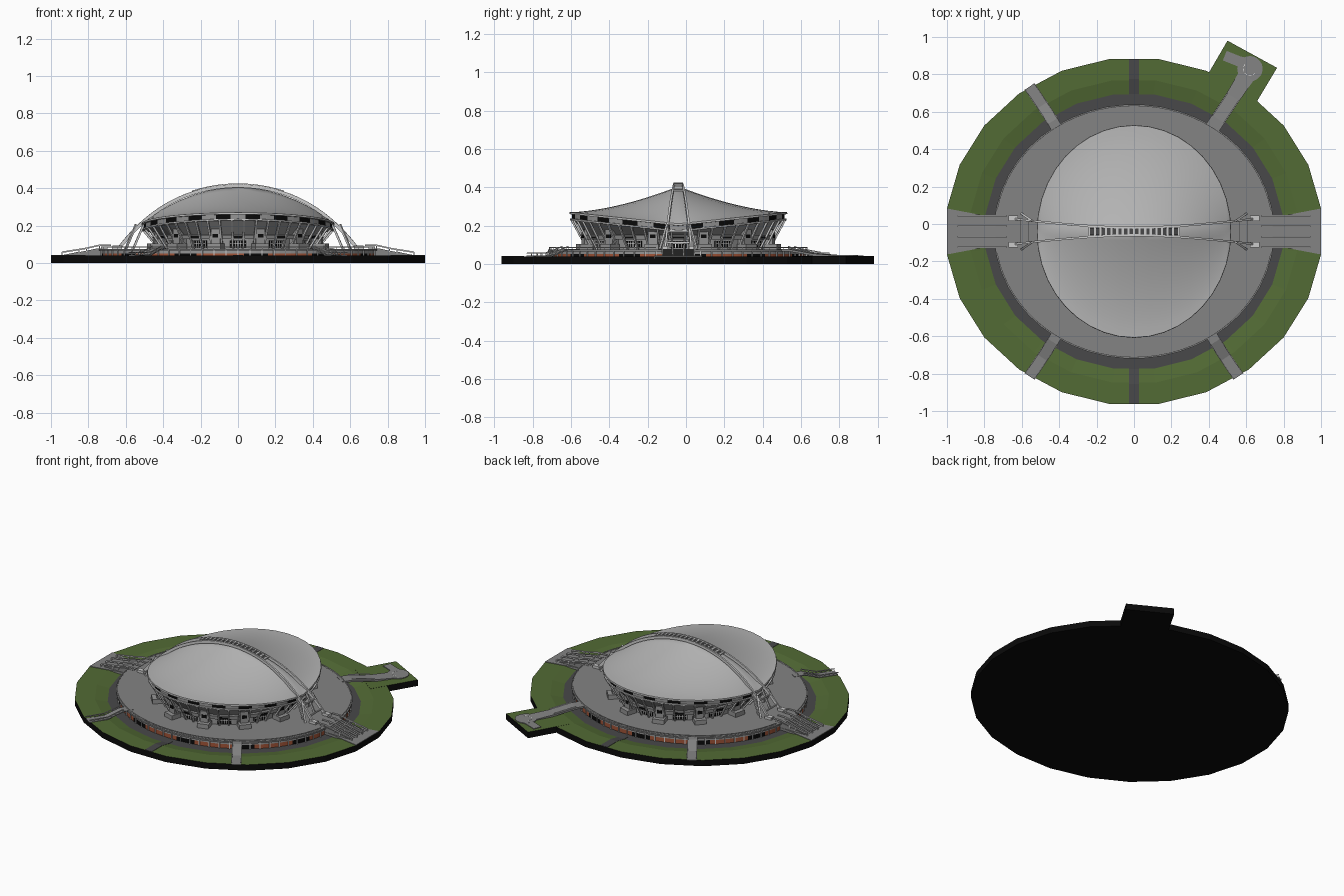
import bpy, bmesh, math
from mathutils import Vector, Matrix

if "Cube" in bpy.data.objects:
    bpy.data.objects.remove(bpy.data.objects["Cube"])

CY = -0.04                      # centre of the oval in y
rad = math.radians


def material(name, r, g, b):
    m = bpy.data.materials.new(name)
    m.diffuse_color = (r, g, b, 1)
    m.use_nodes = True
    m.node_tree.nodes["Principled BSDF"].inputs["Base Color"].default_value = m.diffuse_color
    return m


BLACK = material("black", .003, .003, .003)
GREEN = material("grass green", .085, .145, .035)
ASPHALT = material("asphalt grey", .065, .065, .067)
PAVING = material("paving grey", .23, .23, .23)
ROOF = material("roof grey", .46, .46, .46)
PALE = material("pale concrete", .6, .6, .6)
WALL = material("wall grey", .3, .3, .3)
ORANGE = material("brick orange", .36, .09, .04)
WHITE = material("white", .8, .8, .8)


def finish(name, bm, *mats, smooth=None):
    bmesh.ops.remove_doubles(bm, verts=bm.verts, dist=1e-5)
    bmesh.ops.recalc_face_normals(bm, faces=bm.faces)
    me = bpy.data.meshes.new(name)
    bm.to_mesh(me)
    bm.free()
    for m in mats:
        me.materials.append(m)
    ob = bpy.data.objects.new(name, me)
    bpy.context.collection.objects.link(ob)
    if smooth:
        bpy.context.view_layer.objects.active = ob
        ob.select_set(True)
        bpy.ops.object.shade_smooth_by_angle(angle=rad(smooth))
        ob.select_set(False)
    return ob


def oval(a, rx, ry, z=0.0):
    return Vector((rx * math.cos(a), CY + ry * math.sin(a), z))


def heading(a, rx, ry):         # outward direction of the oval at parameter a
    return math.atan2(math.sin(a) / ry, math.cos(a) / rx)


def loft(name, rings, mats, n=24, phase=7.5, cap=(False, False), rule=None, smooth=None):
    """Skin a stack of ovals (rx, ry, z or z(angle))."""
    bm = bmesh.new()
    rows = []
    for rx, ry, z in rings:
        angs = [rad(phase) + math.tau * i / n for i in range(n)]
        rows.append([bm.verts.new(oval(a, rx, ry, z(a) if callable(z) else z)) for a in angs])
    for r, (lo, hi) in enumerate(zip(rows, rows[1:])):
        for i in range(n):
            j = (i + 1) % n
            f = bm.faces.new((lo[i], lo[j], hi[j], hi[i]))
            f.material_index = rule(r, i) if rule else 0
    if cap[0]:
        bm.faces.new(rows[0][::-1])
    if cap[1]:
        bm.faces.new(rows[-1])
    return finish(name, bm, *mats, smooth=smooth)


def box(bm, c, size, turn=0.0):
    m = Matrix.Translation(c) @ Matrix.Rotation(turn, 4, 'Z') @ Matrix.Diagonal((*size, 1))
    bmesh.ops.create_cube(bm, size=1, matrix=m)


def beam(bm, a, b, w, h=None):
    a, b = Vector(a), Vector(b)
    q = (b - a).to_track_quat('Z', 'Y').to_matrix().to_4x4()
    m = Matrix.Translation((a + b) / 2) @ q @ Matrix.Diagonal((w, h or w, (b - a).length, 1))
    bmesh.ops.create_cube(bm, size=1, matrix=m)


def ribbon(bm, pts, widths, thick=.006):
    """Flat path slab through centre points, with a width at each."""
    pts = [Vector(p) for p in pts]
    rows = []
    for i, p in enumerate(pts):
        d = pts[min(i + 1, len(pts) - 1)] - pts[max(i - 1, 0)]
        s = Vector((-d.y, d.x, 0)).normalized() * widths[i] / 2
        dn = Vector((0, 0, thick))
        rows.append([bm.verts.new(v) for v in (p + s, p - s, p - s - dn, p + s - dn)])
    for a, b in zip(rows, rows[1:]):
        for i in range(4):
            j = (i + 1) % 4
            bm.faces.new((a[i], a[j], b[j], b[i]))
    bm.faces.new(rows[0])
    bm.faces.new(rows[-1][::-1])


# ground: black base, lawn sloping down to a sunken ring road
loft("base", [(1.009, .93, 0), (1.009, .93, .04)], [BLACK], cap=(True, False))
loft("lawn", [(1.009, .93, .04), (.88, .815, .04), (.80, .74, .025)], [GREEN])
loft("ring_road", [(.80, .74, .025), (.70, .63, .025)], [ASPHALT])

# raised plaza with shopfronts beneath its edge
loft("shopfronts", [(.738, .668, .025), (.738, .668, .052), (.738, .668, .066)],
     [ORANGE, BLACK, WALL], n=72, phase=2.5, rule=lambda r, i: 2 if r else (1 if i % 6 in (0, 1) else 0))
loft("plaza", [(.73, .66, .066), (.75, .68, .066), (.75, .68, .076)], [PAVING], n=48, phase=3.75,
     cap=(False, True))
posts, rail = bmesh.new(), bmesh.new()
for i in range(72):
    a, b = math.tau * i / 72, math.tau * (i + 1) / 72
    p, q = oval(a, .742, .672, .086), oval(b, .742, .672, .086)
    box(posts, oval(a, .742, .672, .05), (.006, .006, .05), heading(a, .742, .672))
    if abs(math.sin((a + b) / 2)) > .15:
        beam(rail, p, q, .003)
        beam(rail, p - Vector((0, 0, .005)), q - Vector((0, 0, .005)), .002)
        beam(rail, p, p - Vector((0, 0, .011)), .003)
finish("shopfront_posts", posts, PALE)
finish("plaza_railing", rail, PALE)

# paths: dark ones front and back, diagonal light stairways, broad side entrances
dark, light, rails = bmesh.new(), bmesh.new(), bmesh.new()
for s in (1, -1):
    ribbon(dark, [(0, CY + s * y, z) for y, z in ((.921, .042), (.815, .042), (.735, .027), (.7, .027))],
           [.052] * 4)
for sx, sy in ((1, -1), (-1, -1), (-1, 1)):
    pts = [Vector((sx * x, CY + sy * y, z)) for x, y, z in
           ((.40, .53, .078), (.435, .59, .078), (.49, .675, .045), (.558, .775, .043))]
    ribbon(light, pts, [.06] * 4)
    side = Vector((-(pts[2] - pts[1]).y, (pts[2] - pts[1]).x, 0)).normalized() * .029
    up = Vector((0, 0, .013))
    for o in (side, -side):
        for p, q in zip(pts[1:], pts[2:]):
            beam(rails, p + o + up, q + o + up, .005)
            for k in range(4):
                v = p.lerp(q, k / 4) + o
                beam(rails, v, v + up, .004)
for s in (1, -1):
    ribbon(light, [(s * .72, CY, .0435), (s * .80, CY, .0435), (s * 1.0, CY, .0435)], [.16, .17, .246], .015)
    for i in range(14):
        lo, hi = .70, .93 - i * .013
        box(light, (s * (lo + hi) / 2, CY, .043 + i * .00125), (hi - lo, .16, .004 + i * .0025))
    for y in (-.083, -.028, .028, .083):
        track = [(s * x, CY + y, z) for x, z in ((.94, .058), (.85, .072), (.81, .079), (.74, .095), (.68, .095))]
        for p, q in zip(track, track[1:]):
            beam(rails, p, q, .008, .008)
            beam(rails, p, (p[0], p[1], p[2] - .02), .006)
finish("dark_paths", dark, ASPHALT)
finish("light_paths_and_stairs", light, PAVING)
finish("stair_railings", rails, PALE)

# outlying plot at the back right with its turning circle
corners = [(.50, .98), (.36, .74), (.60, .56), (.765, .835)]
bm = bmesh.new()
low, top = ([bm.verts.new((x, y, z)) for x, y in corners] for z in (0, .041))
bm.faces.new(top)
bm.faces.new(low[::-1])
for i in range(4):
    j = (i + 1) % 4
    bm.faces.new((low[i], low[j], top[j], top[i])).material_index = 1
bm.faces.ensure_lookup_table()
bm.faces[1].material_index = 1
finish("outlying_plot", bm, GREEN, BLACK)
bm = bmesh.new()
ribbon(bm, [(.41, .50, .078), (.45, .56, .077), (.53, .68, .055), (.60, .79, .046)], [.08, .08, .08, .09], .012)
ribbon(bm, [(.62, .85, .0455), (.56, .87, .0455), (.485, .90, .0455)], [.07, .055, .055])
bmesh.ops.create_cone(bm, segments=20, radius1=.068, radius2=.068, depth=.006, cap_ends=True,
                      matrix=Matrix.Translation((.62, .83, .043)))
finish("access_road", bm, PAVING)
bm = bmesh.new()
for i in range(5):
    a = rad(150 + i * 40)
    box(bm, (.62 + .035 * math.cos(a), .83 + .035 * math.sin(a), .0465), (.003, .015, .001), a)
for o in (-.036, .036):
    beam(bm, (.45 + o * .83, .56 - o * .56, .083), (.53 + o * .83, .68 - o * .56, .061), .005)
finish("road_markings_and_kerbs", bm, WHITE)

# saddle roof: creased along the arch, sagging to a rim that rises front and back
RX, RY = .518, .567
rim = lambda a: .21 + .06 * abs(math.sin(a))
bm = bmesh.new()
NU, NV = 20, 24
grid = []
for i in range(NU + 1):
    f = math.pi * i / NU
    x = RX * math.cos(f)
    ridge = .405 - .195 * (x / RX) ** 2
    row = []
    for j in range(NV + 1):
        v = 2 * j / NV - 1
        z = rim(f) + (ridge - rim(f)) * (1 - abs(v)) ** 1.65
        row.append(bm.verts.new((x, CY + RY * math.sin(f) * v, z)))
    grid.append(row)
for i in range(NU):
    for j in range(NV):
        bm.faces.new((grid[i][j], grid[i + 1][j], grid[i + 1][j + 1], grid[i][j + 1]))
bmesh.ops.remove_doubles(bm, verts=bm.verts, dist=1e-4)
finish("roof", bm, ROOF, smooth=40)
loft("roof_lip", [(RX, RY, rim), (RX + .002, RY + .002, lambda a: rim(a) - .01),
                  (.49, .54, lambda a: rim(a) - .012)], [ROOF], n=40, phase=0)

# seating bowl, window band, concourse and ground storey
loft("window_band", [(.505, .555, lambda a: rim(a) - .011), (.505, .555, lambda a: rim(a) - .034)],
     [WALL, BLACK], n=80, phase=0, rule=lambda r, i: 1 if i % 4 in (1, 2) else 0)
loft("band_sill", [(.50, .55, lambda a: rim(a) - .033), (.514, .564, lambda a: rim(a) - .034),
                   (.514, .564, lambda a: rim(a) - .042), (.48, .53, lambda a: rim(a) - .044)],
     [PALE], n=40, phase=0)
loft("seating_bowl", [(.495, .545, lambda a: rim(a) - .042), (.43, .48, .148)], [WALL], n=48, phase=3.75)
loft("concourse_deck", [(.40, .45, .128), (.455, .505, .128), (.455, .505, .15), (.42, .47, .15)],
     [PAVING], n=48, phase=3.75)
loft("ground_storey", [(.415, .465, .076), (.415, .465, .13)], [WALL])

ribs, towers, doors, mullions, glass = (bmesh.new() for _ in range(5))
for i in range(24):
    a = math.tau * i / 24
    h = heading(a, .45, .5)
    out = Vector((math.cos(h), math.sin(h), 0))
    tan = Vector((-out.y, out.x, 0))
    # raking columns in pairs
    for d in (-.065, .065):
        beam(ribs, oval(a + d, .425, .475, .076), oval(a + d, .508, .558, rim(a + d) - .04), .010)
    if i % 2:                   # stair towers and their slit windows
        c = oval(a, .44, .49, 0)
        box(towers, c + Vector((0, 0, .128)), (.05, .05, .105), h)
        box(towers, c + out * .018 + Vector((0, 0, .09)), (.07, .075, .03), h)
        box(glass, c + out * .026 + Vector((0, 0, .145)), (.004, .03, .02), h)
    else:                       # door banks on the ground storey
        c = oval(a, .413, .463, .102) + out * .002
        box(doors, c, (.012, .092, .036), h)
        for k in range(-3, 4):
            box(mullions, c + out * .007 + tan * k * .0145, (.003, .0035, .036), h)
        box(mullions, c + out * .007 + Vector((0, 0, .004)), (.003, .092, .003), h)
        box(glass, oval(a, .456, .506, .139), (.004, .07, .01), h)
finish("raking_columns", ribs, PALE)
finish("stair_towers", towers, WALL)
finish("door_glass", doors, BLACK)
finish("door_frames", mullions, WHITE)
finish("slit_windows", glass, BLACK)

# twin arches, splayed towards the feet, with props and crown walkway
arch_z = lambda x: .412 - .62 * x * x - .5 * x ** 4
arch_y = lambda x: .02 + .05 * (abs(x) / .66) ** 1.6
arch, props, walk, rungs = (bmesh.new() for _ in range(4))
N = 44
for s in (1, -1):
    P = [Vector((x, CY + s * arch_y(x), arch_z(x))) for x in (-.66 + 1.32 * i / N for i in range(N + 1))]
    for p, q in zip(P, P[1:]):
        beam(arch, p, q + (q - p) * .05, .011, .018)
    for e in (1, -1):
        beam(props, (e * .545, CY + s * .058, .205), (e * .60, CY + s * .095, .076), .011)
        beam(props, (e * .50, CY + s * .05, .215), (e * .56, CY + s * .06, .076), .011)
        box(props, (e * .645, CY + s * .07, .083), (.05, .03, .02))
    for k in range(16):
        x, x2 = -.24 + .03 * k, -.21 + .03 * k
        beam(rungs, (x, CY + s * .024, arch_z(x) + .012), (x2, CY + s * .024, arch_z(x2) + .012), .003)
for e in (1, -1):
    for x in (.56, .61):
        beam(props, (e * x, CY - arch_y(x), arch_z(x)), (e * x, CY + arch_y(x), arch_z(x)), .008)
for k in range(17):
    x = -.24 + .03 * k
    box(rungs, (x, CY, arch_z(x) + .008), (.012, .05, .008))
ribbon(walk, [(-.24 + .03 * k, CY, arch_z(-.24 + .03 * k) + .006) for k in range(17)], [.036] * 17, .004)
finish("twin_arches", arch, PALE)
finish("arch_props", props, PALE)
finish("crown_walkway", walk, ASPHALT)
finish("walkway_rungs", rungs, PALE)
